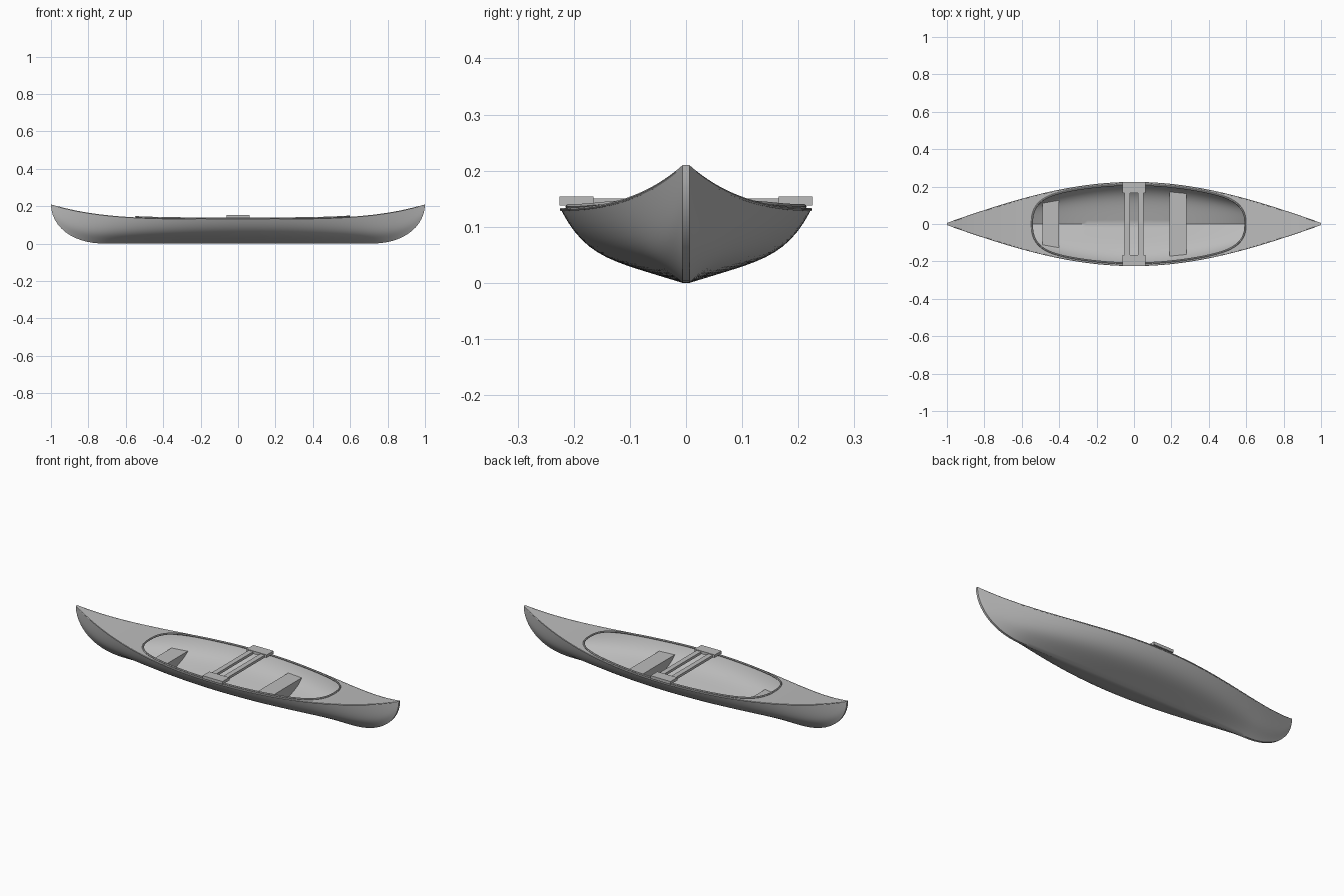
import bpy, bmesh, math

cube = bpy.data.objects.get("Cube")
if cube:
    bpy.data.objects.remove(cube, do_unlink=True)

grey = bpy.data.materials.new("plain_grey")
grey.use_nodes = True
grey.diffuse_color = (0.5, 0.5, 0.5, 1)
grey.node_tree.nodes["Principled BSDF"].inputs["Base Color"].default_value = (0.5, 0.5, 0.5, 1)

COCKPIT_BACK, COCKPIT_FRONT = -0.545, 0.595
KEEL_HALF = 0.006


# Hull lines as functions of the position along the boat
def half_width(x):
    return 0.218 * math.cos(math.pi * x / 2) + 0.006


def sheer(x):
    return 0.133 + 0.077 * x ** 4


def keel(x):
    u = min(1, max(0, (abs(x) - 0.7) / 0.3))
    return 0.21 * (1 - math.sqrt(1 - u ** 2.3))


def section(t):
    return 0.5 * t + 0.5 * t ** 5.7


def opening(x):
    mid = (COCKPIT_BACK + COCKPIT_FRONT) / 2
    u = abs(x - mid) / (COCKPIT_FRONT - mid)
    if u >= 1:
        return 0
    return (half_width(x) - 0.014) * (1 - u ** 11) ** 0.4


def inner_floor(x, y):
    t = min(1, abs(y) / (half_width(x) - 0.01))
    base = keel(x) + 0.008
    return base + (sheer(x) - base) * section(t)


def spread(a, b, n):
    return [a + (b - a) * (1 - math.cos(math.pi * i / n)) / 2 for i in range(n + 1)]


def finish(obj, angle=35):
    obj.data.materials.append(grey)
    bpy.ops.object.select_all(action="DESELECT")
    obj.select_set(True)
    bpy.context.view_layer.objects.active = obj
    bpy.ops.object.shade_smooth_by_angle(angle=math.radians(angle))
    return obj


def add_mesh(name, bm, upward=None):
    bmesh.ops.remove_doubles(bm, verts=bm.verts, dist=0.0002)
    bmesh.ops.recalc_face_normals(bm, faces=bm.faces)
    if upward is not None:
        bm.normal_update()
        total = sum(f.normal.z * f.calc_area() for f in bm.faces)
        if (total > 0) != upward:
            bmesh.ops.reverse_faces(bm, faces=bm.faces)
    mesh = bpy.data.meshes.new(name)
    bm.to_mesh(mesh)
    bm.free()
    obj = bpy.data.objects.new(name, mesh)
    bpy.context.collection.objects.link(obj)
    return finish(obj)


def loft(bm, rows):
    grid = [[bm.verts.new(p) for p in row] for row in rows]
    for a, b in zip(grid, grid[1:]):
        for i in range(len(a) - 1):
            bm.faces.new((a[i], b[i], b[i + 1], a[i + 1]))


def add_box(name, x0, x1, y0, y1, z0, z1):
    bm = bmesh.new()
    bmesh.ops.create_cube(bm, size=1)
    for v in bm.verts:
        v.co = ((x0 + x1) / 2 + v.co.x * (x1 - x0),
                (y0 + y1) / 2 + v.co.y * (y1 - y0),
                (z0 + z1) / 2 + v.co.z * (z1 - z0))
    return add_mesh(name, bm)


cockpit = spread(COCKPIT_BACK, COCKPIT_FRONT, 56)
stations = spread(-1, COCKPIT_BACK, 22)[:-1] + cockpit + spread(COCKPIT_FRONT, 1, 22)[1:]
steps = [1 - (1 - i / 14) ** 1.4 for i in range(15)]

# Outer hull skin with a narrow flat keel and stem
bm = bmesh.new()
rows = []
for x in stations:
    w, z0, z1 = half_width(x), keel(x), sheer(x)
    side = [(x, KEEL_HALF + (w - KEEL_HALF) * t, z0 + (z1 - z0) * section(t)) for t in steps]
    rows.append([(px, -py, pz) for px, py, pz in reversed(side)] + side)
loft(bm, rows)
add_mesh("hull", bm, upward=False)

# Inner skin
bm = bmesh.new()
rows = []
for x in stations:
    if abs(x) < 0.75:
        side = [(x, (half_width(x) - 0.01) * t) for t in steps]
        half = [(px, py, inner_floor(px, py) - 0.001) for px, py in side]
        rows.append([(px, -py, pz) for px, py, pz in reversed(half[1:])] + half)
loft(bm, rows)
add_mesh("hull_lining", bm, upward=True)

# End decks and side decks around the opening
bm = bmesh.new()
for s in (-1, 1):
    rows = []
    for x in stations:
        inner, outer = opening(x), half_width(x)
        rows.append([(x, s * (inner + (outer - inner) * k / 4), sheer(x)) for k in range(5)])
    loft(bm, rows)
add_mesh("deck", bm, upward=True)


# Round-section trims: cockpit rim and gunwales
def add_trim(name, points, radius, cyclic):
    curve = bpy.data.curves.new(name, "CURVE")
    curve.dimensions = "3D"
    curve.bevel_depth = radius
    curve.bevel_resolution = 1
    spline = curve.splines.new("POLY")
    spline.points.add(len(points) - 1)
    for p, co in zip(spline.points, points):
        p.co = (*co, 1)
    spline.use_cyclic_u = cyclic
    obj = bpy.data.objects.new(name, curve)
    bpy.context.collection.objects.link(obj)
    bpy.ops.object.select_all(action="DESELECT")
    obj.select_set(True)
    bpy.context.view_layer.objects.active = obj
    bpy.ops.object.convert(target="MESH")
    finish(bpy.context.view_layer.objects.active, 50)


loop = [(x, opening(x), sheer(x) + 0.003) for x in cockpit]
loop += [(x, -y, z) for x, y, z in reversed(loop[1:-1])]
add_trim("cockpit_rim", loop, 0.005, True)
for s, side in ((-1, "right"), (1, "left")):
    add_trim(f"gunwale_{side}",
             [(x, s * (half_width(x) - 0.002), sheer(x) - 0.002) for x in stations[4:-4]], 0.003, False)


# Moulded bench seats that meet the curved floor
def add_seat(name, x0, x1, top):
    bm = bmesh.new()
    edges = []
    for x in (x0, x1):
        reach = max(i / 1000 for i in range(230) if inner_floor(x, i / 1000) < top)
        ys = [reach * (i / 10 - 1) for i in range(21)]
        edges.append([(x, y, inner_floor(x, y) - 0.001) for y in ys])
    upper = [[(x, y, top) for x, y, z in row] for row in edges]
    loft(bm, [edges[0], upper[0], upper[1], edges[1]])
    add_mesh(name, bm, upward=True)


add_seat("rear_seat", -0.49, -0.40, 0.066)
add_seat("front_seat", 0.19, 0.28, 0.085)

# Carrying yoke: end blocks and two crossbars
for s, side in ((-1, "right"), (1, "left")):
    ys = sorted((s * 0.165, s * 0.225))
    add_box(f"yoke_block_{side}", -0.062, 0.062, *ys, 0.138, 0.154)
for s, side in ((-1, "rear"), (1, "front")):
    xs = sorted((s * 0.022, s * 0.05))
    add_box(f"yoke_bar_{side}", *xs, -0.168, 0.168, 0.136, 0.15)
